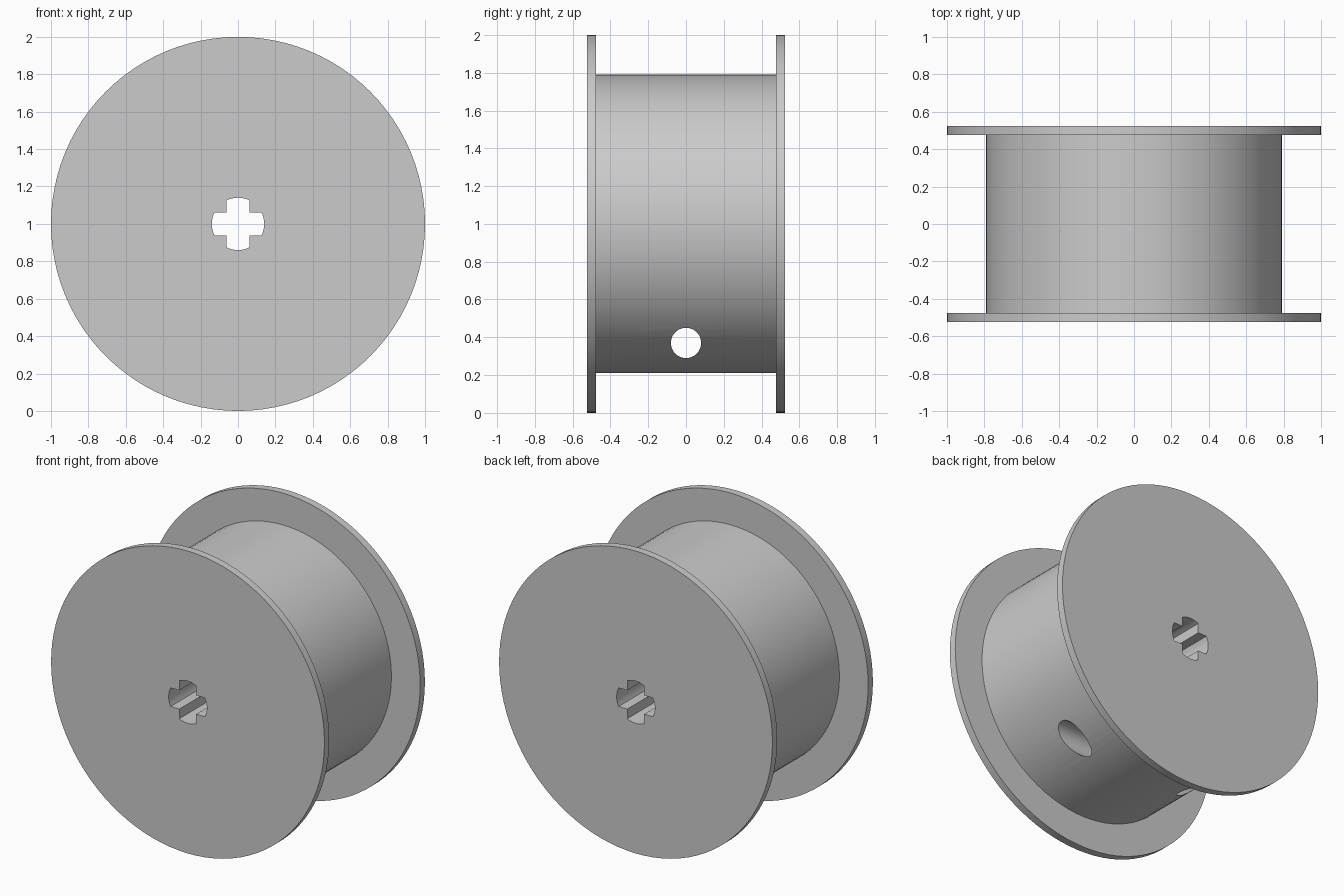
import bpy, bmesh, math
from mathutils import Matrix, Vector

cube = bpy.data.objects.get("Cube")
if cube:
    bpy.data.objects.remove(cube, do_unlink=True)

CENTRE = Vector((0, 0, 1))
FLANGE_R, DRUM_R = 1.0, 0.79
OUTER_Y, INNER_Y = 0.525, 0.475
SLOT_R, SLOT_HALF = 0.14, 0.062
HOLE_R, HOLE_Z = 0.08, 0.37
SEGMENTS = 96

grey = bpy.data.materials.new("plain grey")
grey.use_nodes = True
colour = (0.6, 0.6, 0.6, 1)
grey.diffuse_color = colour
grey.node_tree.nodes["Principled BSDF"].inputs["Base Color"].default_value = colour


def make_object(name, bm):
    bmesh.ops.recalc_face_normals(bm, faces=bm.faces)
    mesh = bpy.data.meshes.new(name)
    bm.to_mesh(mesh)
    bm.free()
    mesh.materials.append(grey)
    obj = bpy.data.objects.new(name, mesh)
    bpy.context.collection.objects.link(obj)
    return obj


def lathe(name, profile):
    """Revolve (radius, y) points into a closed solid around the y axis."""
    bm = bmesh.new()
    rings = []
    for r, y in profile:
        rings.append([bm.verts.new(CENTRE + Vector((r * math.cos(a), y, r * math.sin(a))))
                      for a in (math.tau * i / SEGMENTS for i in range(SEGMENTS))])
    for low, high in zip(rings, rings[1:]):
        for i in range(SEGMENTS):
            j = (i + 1) % SEGMENTS
            bm.faces.new((low[i], low[j], high[j], high[i]))
    bm.faces.new(rings[0])
    bm.faces.new(rings[-1])
    return make_object(name, bm)


def cross_cutter(name):
    """Prism with four round-ended arms, running along y."""
    bm = bmesh.new()
    spread = math.asin(SLOT_HALF / SLOT_R)
    outline = []
    for arm in range(4):
        turn = arm * math.pi / 2
        for i in range(9):
            a = turn + spread * (i / 4 - 1)
            outline.append((SLOT_R * math.cos(a), SLOT_R * math.sin(a)))
        corner = turn + math.pi / 4
        reach = SLOT_HALF * math.sqrt(2)
        outline.append((reach * math.cos(corner), reach * math.sin(corner)))
    face = bm.faces.new([bm.verts.new(CENTRE + Vector((x, -1, z))) for x, z in outline])
    extruded = bmesh.ops.extrude_face_region(bm, geom=[face])["geom"]
    bmesh.ops.translate(bm, vec=(0, 2, 0),
                        verts=[v for v in extruded if isinstance(v, bmesh.types.BMVert)])
    if face.is_valid and len(face.edges) and not all(len(e.link_faces) == 2 for e in face.edges):
        bm.faces.new(list(face.verts))
    return make_object(name, bm)


def hole_cutter(name):
    """Cylinder along x for the cord hole."""
    bm = bmesh.new()
    place = Matrix.Translation((0, 0, HOLE_Z)) @ Matrix.Rotation(math.pi / 2, 4, "Y")
    bmesh.ops.create_cone(bm, cap_ends=True, segments=48, radius1=HOLE_R,
                          radius2=HOLE_R, depth=3, matrix=place)
    return make_object(name, bm)


# Drum with a flange on each end
spool = lathe("spool", [(FLANGE_R, -OUTER_Y), (FLANGE_R, -INNER_Y),
                        (DRUM_R, -INNER_Y), (DRUM_R, INNER_Y),
                        (FLANGE_R, INNER_Y), (FLANGE_R, OUTER_Y)])

# Axle slot and cord hole
cutters = [cross_cutter("axle_slot_cutter"), hole_cutter("cord_hole_cutter")]
for cutter in cutters:
    cutter.hide_render = True
    mod = spool.modifiers.new(cutter.name, "BOOLEAN")
    mod.operation = "DIFFERENCE"
    mod.solver = "EXACT"
    mod.object = cutter

# Bake the cuts, then smooth the round surfaces
bpy.context.view_layer.update()
graph = bpy.context.evaluated_depsgraph_get()
baked = bpy.data.meshes.new_from_object(spool.evaluated_get(graph))
spool.modifiers.clear()
spool.data = baked
for cutter in cutters:
    bpy.data.objects.remove(cutter, do_unlink=True)

bpy.ops.object.select_all(action="DESELECT")
spool.select_set(True)
bpy.context.view_layer.objects.active = spool
bpy.ops.object.shade_smooth_by_angle(angle=math.radians(30))
